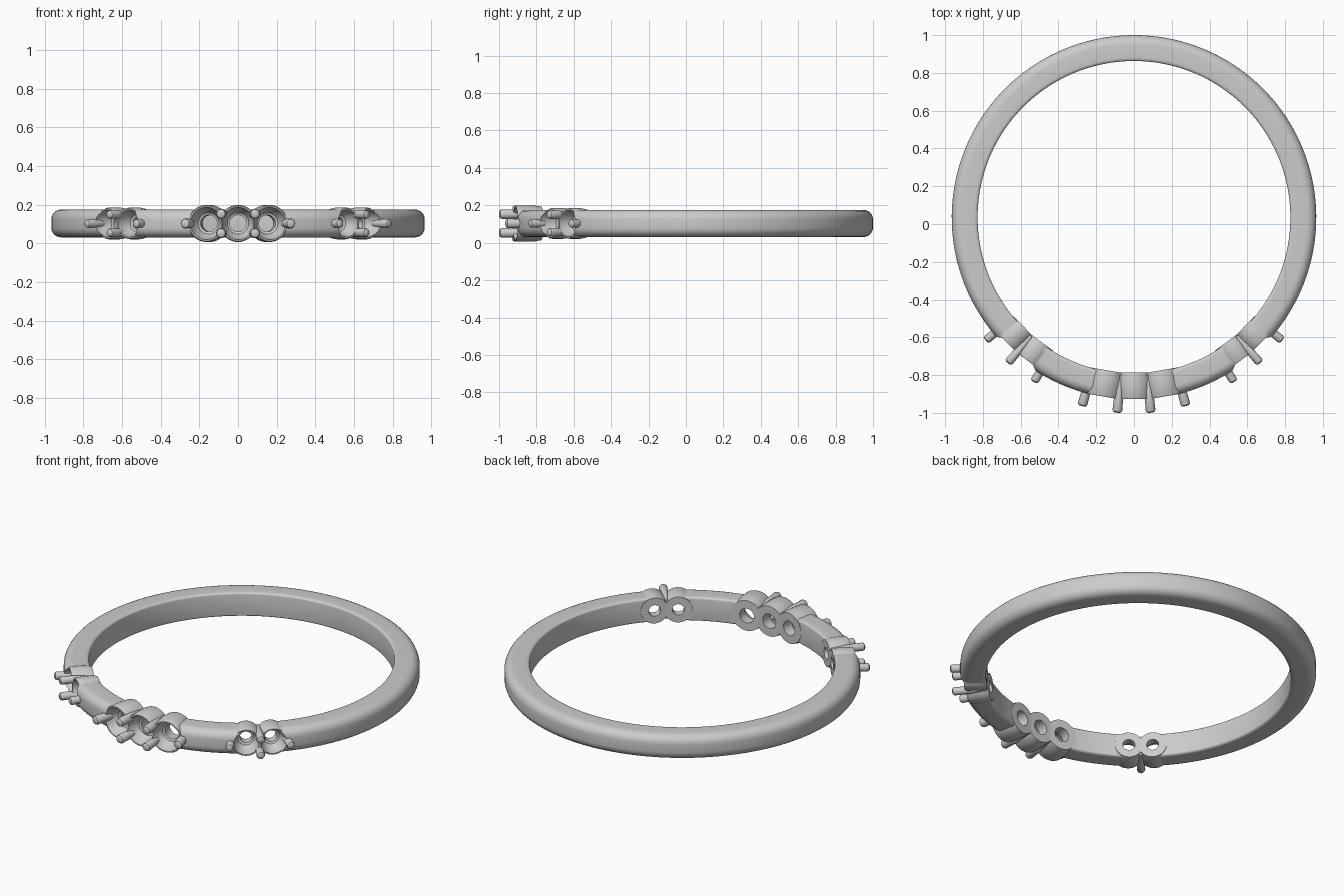
import bpy, bmesh
from math import sin, cos, pi, radians
from mathutils import Vector, Matrix

if "Cube" in bpy.data.objects:
    bpy.data.objects.remove(bpy.data.objects["Cube"])

CENTRE = Vector((0, 0.035, 0.103))
R_IN, R_OUT, HALF_H = 0.828, 0.965, 0.072


def radial(deg):
    """Outward direction; 0 degrees faces the front (-y), positive towards +x."""
    a = radians(deg)
    return Vector((sin(a), -cos(a), 0))


def make_object(name, bm):
    bmesh.ops.recalc_face_normals(bm, faces=bm.faces)
    me = bpy.data.meshes.new(name)
    bm.to_mesh(me)
    bm.free()
    ob = bpy.data.objects.new(name, me)
    bpy.context.collection.objects.link(ob)
    return ob


def skin(bm, rings, closed_ends=True):
    n = len(rings[0])
    for r0, r1 in zip(rings, rings[1:]):
        for i in range(n):
            j = (i + 1) % n
            bm.faces.new((r0[i], r0[j], r1[j], r1[i]))
    if closed_ends:
        bm.faces.new(rings[0])
        bm.faces.new(rings[-1])


def turned(name, profile, deg, dz=0, sides=40):
    """Solid of (radius, distance from ring centre) turned about a radial axis."""
    d = radial(deg)
    m = Matrix.Translation(CENTRE + Vector((0, 0, dz))) @ d.to_track_quat('Z', 'Y').to_matrix().to_4x4()
    bm = bmesh.new()
    rings = [[bm.verts.new(m @ Vector((r * cos(2 * pi * i / sides), r * sin(2 * pi * i / sides), h)))
              for i in range(sides)] for r, h in profile]
    skin(bm, rings)
    return make_object(name, bm)


def band_section():
    """Rounded section: soft outer corners, tighter inner corners."""
    pts = []
    for r, z, cr, cz, start in ((R_OUT, 1, 0.05, 0.05, 0), (R_IN, 1, 0.02, 0.012, 90),
                                (R_IN, -1, 0.02, 0.012, 180), (R_OUT, -1, 0.05, 0.05, 270)):
        c_r = r - cr if r == R_OUT else r + cr
        for k in range(7):
            a = radians(start + 15 * k)
            pts.append((c_r + cr * cos(a), z * (HALF_H - cz) + cz * sin(a)))
    return pts


def band_arc(name, a0, a1):
    bm = bmesh.new()
    n = max(8, int((a1 - a0) / 2))
    rings = []
    for i in range(n + 1):
        d = radial(a0 + (a1 - a0) * i / n)
        rings.append([bm.verts.new(CENTRE + d * r + Vector((0, 0, z))) for r, z in band_section()])
    skin(bm, rings)
    return make_object(name, bm)


# shank: long back arc and two short arcs between the settings
band = band_arc("ring_band", 46.8, 313.2)
unions = [band_arc("front_arc", 11.3, 35.2), band_arc("front_arc", -35.2, -11.3)]
cutters = []


# setting heads with a cup-shaped seat and a through hole
def head(deg, r, top, hole):
    unions.append(turned("head", [(r - 0.006, R_IN - 0.006), (r, R_IN + 0.03), (r, top - 0.01),
                                  (r - 0.005, top)], deg))
    cup = r - 0.012
    cutters.append(turned("seat_cutter", [
        (hole, 0.75), (hole, top - 0.075), (hole + 0.012, top - 0.07),
        (hole + 0.65 * (cup - hole), top - 0.045), (cup - 0.004, top - 0.018),
        (cup, top), (cup, 1.08)], deg))


for a in (-9.8, 0, 9.8):
    head(a, 0.096, 0.962, 0.043)
for s in (-1, 1):
    for a in (36.5, 45.5):
        head(s * a, 0.082, 0.945, 0.033)

# fuse the metal, then cut the seats
for op, parts in (('UNION', unions), ('DIFFERENCE', cutters)):
    for part in parts:
        mod = band.modifiers.new(op, 'BOOLEAN')
        mod.operation = op
        mod.solver = 'EXACT'
        mod.object = part
bpy.context.view_layer.update()
dg = bpy.context.evaluated_depsgraph_get()
fused = bpy.data.meshes.new_from_object(band.evaluated_get(dg))
band.modifiers.clear()
band.data = fused
for part in unions + cutters:
    bpy.data.objects.remove(part)

# claws: pairs between stones, single ones at the ends of each group
smooth = [band]


def prong(name, deg, dz, r, tip):
    smooth.append(turned(name, [(r * 0.45, R_IN + 0.004), (r * 0.9, 0.93), (r, tip - 0.014),
                                (r * 0.85, tip - 0.005), (r * 0.5, tip)], deg, dz, 20))


for s in (-1, 1):
    for dz in (-0.05, 0.05):
        prong("centre_prong", s * 4.9, dz, 0.026, 1.038)
        prong("side_prong", s * 40.9, dz * 0.94, 0.023, 1.02)
    prong("centre_end_prong", s * 15.4, 0, 0.026, 1.036)
    for a in (31.3, 50.3):
        prong("side_end_prong", s * a, 0, 0.023, 1.02)

bpy.ops.object.select_all(action='DESELECT')
for ob in smooth:
    ob.select_set(True)
bpy.context.view_layer.objects.active = band
bpy.ops.object.shade_smooth_by_angle(angle=radians(35))
